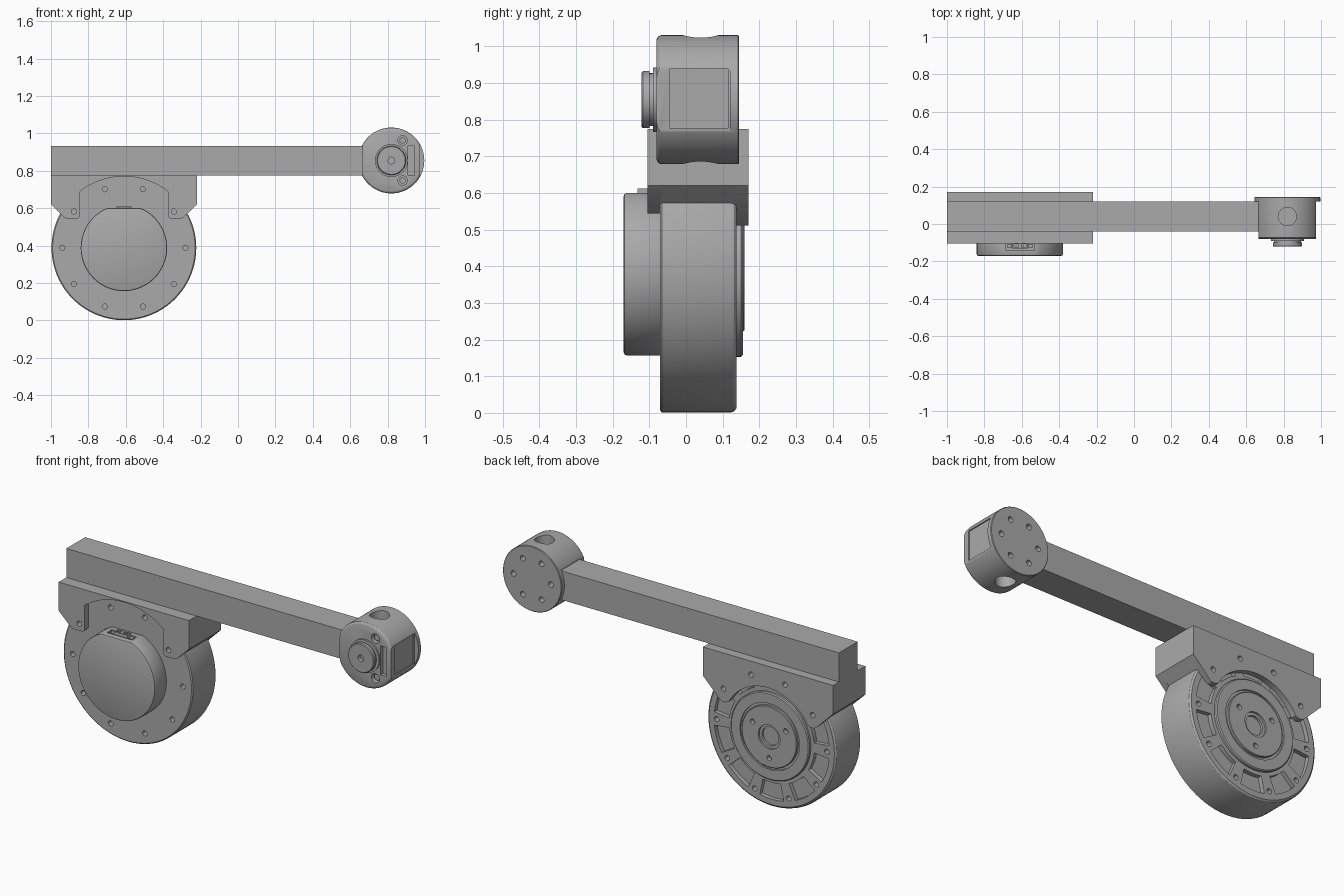
import bpy, bmesh, math
from mathutils import Matrix

cube = bpy.data.objects.get("Cube")
if cube:
    bpy.data.objects.remove(cube)

grey = bpy.data.materials.new("machined_grey")
grey.use_nodes = True
COLOUR = (0.4, 0.4, 0.4, 1)
grey.diffuse_color = COLOUR
for node in grey.node_tree.nodes:
    if node.type == 'BSDF_PRINCIPLED':
        node.inputs["Base Color"].default_value = COLOUR

parts = []
MX, MZ = -0.61, 0.388      # wheel motor axis
HX, HZ = 0.82, 0.855       # pivot head axis


# Outline helpers, all in the x-z plane
def arc(cx, cz, r, a0, a1, n):
    angles = [math.radians(a0 + (a1 - a0) * i / n) for i in range(n + 1)]
    return [(cx + r * math.cos(a), cz + r * math.sin(a)) for a in angles]


def circle(cx, cz, r, n=24):
    return arc(cx, cz, r, 0, 360, n)[:-1]


def rect(x0, x1, z0, z1):
    return [(x0, z0), (x1, z0), (x1, z1), (x0, z1)]


def mirrored(half):
    full = half + [(-x, z) for x, z in reversed(half)]
    return [(MX + x, MZ + z) for x, z in full]


def ring_points(cx, cz, r, count, start):
    return arc(cx, cz, r, start, start + 360, count)[:-1]


# Solid helpers
def prism(bm, outline, y0, y1):
    front = [bm.verts.new((x, y0, z)) for x, z in outline]
    back = [bm.verts.new((x, y1, z)) for x, z in outline]
    bm.faces.new(front)
    bm.faces.new(back)
    n = len(outline)
    for i in range(n):
        j = (i + 1) % n
        bm.faces.new((front[i], front[j], back[j], back[i]))


def lathe(bm, cx, cz, profile, n=96):
    rings = [[bm.verts.new((x, y, z)) for x, z in circle(cx, cz, r, n)] for r, y in profile]
    bm.faces.new(rings[0])
    bm.faces.new(rings[-1])
    for a, b in zip(rings, rings[1:]):
        for i in range(n):
            j = (i + 1) % n
            bm.faces.new((a[i], a[j], b[j], b[i]))


def finish(name, bm):
    bmesh.ops.recalc_face_normals(bm, faces=bm.faces)
    mesh = bpy.data.meshes.new(name)
    bm.to_mesh(mesh)
    bm.free()
    mesh.materials.append(grey)
    obj = bpy.data.objects.new(name, mesh)
    bpy.context.collection.objects.link(obj)
    return obj


def bake(obj):
    bpy.context.view_layer.update()
    evaluated = obj.evaluated_get(bpy.context.evaluated_depsgraph_get())
    mesh = bpy.data.meshes.new_from_object(evaluated)
    obj.modifiers.clear()
    obj.data = mesh


def cut(obj, bm):
    cutter = finish("cutter", bm)
    cutter.hide_render = True
    mod = obj.modifiers.new("cut", 'BOOLEAN')
    mod.operation = 'DIFFERENCE'
    mod.solver = 'EXACT'
    mod.object = cutter
    bake(obj)
    bpy.data.objects.remove(cutter)


def plate(name, outline, y0, y1):
    bm = bmesh.new()
    prism(bm, outline, y0, y1)
    obj = finish(name, bm)
    parts.append(obj)
    return obj


def turned(name, cx, cz, profile):
    bm = bmesh.new()
    lathe(bm, cx, cz, profile)
    obj = finish(name, bm)
    parts.append(obj)
    return obj


def drill(obj, centres, r, y0, y1):
    bm = bmesh.new()
    for x, z in centres:
        prism(bm, circle(x, z, r, 20), y0, y1)
    cut(obj, bm)


# Arm beam
plate("arm_beam", rect(-1, 0.69, 0.775, 0.932), -0.04, 0.12)

# Motor bracket: core, front cheek, back cheek
bolts = ring_points(MX, MZ, 0.33, 10, 0)
shoulder = [(0.39, 0.387), (0.39, 0.232)]
plate("bracket_core", mirrored(shoulder + [(0.335, 0.18)] + arc(0, 0, 0.38, 28, 88, 20)),
      -0.071, 0.139)
front_cheek = plate("bracket_front_cheek", mirrored(
    shoulder + [(0.318, 0.162), (0.305, 0.156), (0.25, 0.156), (0.24, 0.162), (0.235, 0.175)]
    + arc(0, 0, 0.382, 52, 88, 14)), -0.105, -0.07)
back_cheek = plate("bracket_back_cheek", mirrored(
    shoulder + [(0.29, 0.132), (0.275, 0.123), (0.255, 0.123)]
    + arc(0, 0, 0.27, 29, 88, 20)), 0.138, 0.17)
drill(front_cheek, bolts, 0.014, -0.15, 0)
drill(back_cheek, bolts, 0.014, 0.1, 0.2)

# Motor housing with bolt holes and ribbed back pockets
housing = turned("motor_housing", MX, MZ, [
    (0.381, -0.071), (0.387, -0.066), (0.387, 0.122), (0.384, 0.131), (0.375, 0.138)])
drill(housing, bolts, 0.014, -0.1, -0.04)
drill(housing, bolts, 0.014, 0.1, 0.2)
pockets = bmesh.new()
for k in range(10):
    mid = 36 * k + 18
    prism(pockets, arc(MX, MZ, 0.345, mid - 12, mid + 12, 8)
          + arc(MX, MZ, 0.255, mid + 12, mid - 12, 8), 0.115, 0.2)
cut(housing, pockets)

# Motor output disc with stepped rim, bore and three holes
disc = turned("output_disc", MX, MZ, [
    (0.235, 0.12), (0.235, 0.15), (0.23, 0.155), (0.178, 0.155), (0.178, 0.146),
    (0.165, 0.146), (0.165, 0.157), (0.162, 0.16), (0.065, 0.16), (0.065, 0.15),
    (0.05, 0.15), (0.05, 0.125)])
drill(disc, ring_points(MX, MZ, 0.115, 3, 30), 0.014, 0.135, 0.2)

# Front motor cap with a flat top
cap = plate("motor_cap", [(x, min(z, 0.6)) for x, z in circle(MX, MZ, 0.231, 96)], -0.17, -0.06)
bevel = cap.modifiers.new("edge", 'BEVEL')
bevel.width = 0.008
bevel.segments = 2
bevel.limit_method = 'ANGLE'
bevel.angle_limit = math.radians(50)
bake(cap)
recess = bmesh.new()
prism(recess, rect(MX - 0.075, MX + 0.075, 0.585, 0.65), -0.142, -0.1)
cut(cap, recess)

# Cable connector with two sockets
connector = plate("connector", rect(MX - 0.04, MX + 0.04, 0.575, 0.612), -0.132, -0.1)
sockets = bmesh.new()
for side in (-1, 1):
    x = MX + side * 0.02
    prism(sockets, rect(x - 0.012, x + 0.012, 0.6, 0.65), -0.125, -0.108)
    plate("connector_pin", rect(x - 0.003, x + 0.003, 0.59, 0.609), -0.12, -0.114)
    plate("connector_ear", rect(MX + side * 0.055 - 0.012, MX + side * 0.055 + 0.012, 0.575, 0.597),
          -0.128, -0.106)
cut(connector, sockets)

# Pivot head: round body, side flats, cross holes, front slot and screw holes
head = turned("pivot_head", HX, HZ, [
    (0.162, -0.081), (0.17, -0.078), (0.175, -0.072), (0.176, -0.065),
    (0.176, 0.142), (0.173, 0.145)])
cuts = bmesh.new()
prism(cuts, rect(0.55, 0.665, 0.6, 1.1), -0.2, 0.12)
prism(cuts, rect(0.973, 1.1, 0.6, 1.1), -0.2, 0.12)
prism(cuts, rect(0.91, 0.945, 0.775, 0.932), -0.2, -0.06)
for side in (-1, 1):
    prism(cuts, circle(0.88, HZ + side * 0.107, 0.025), -0.2, -0.055)
    bmesh.ops.create_cone(cuts, cap_ends=True, segments=40, radius1=0.049, radius2=0.049, depth=0.2,
                          matrix=Matrix.Translation((HX, 0.04, HZ + side * 0.17)))
cut(head, cuts)
window = bmesh.new()
prism(window, rect(0.967, 1.1, 0.778, 0.938), -0.045, 0.115)
cut(head, window)
drill(head, ring_points(HX, HZ, 0.112, 6, 0), 0.015, 0.11, 0.2)
for side in (-1, 1):
    turned("head_screw", 0.88, HZ + side * 0.107, [(0.016, -0.068), (0.016, -0.05)])

# Front shaft boss with washer and centre hole
turned("shaft_washer", HX, HZ, [(0.088, -0.09), (0.088, -0.07)])
boss = turned("shaft_boss", HX, HZ, [
    (0.074, -0.121), (0.078, -0.117), (0.078, -0.1), (0.072, -0.1), (0.072, -0.085)])
drill(boss, [(HX, HZ)], 0.018, -0.2, -0.1)

# Smooth curved faces, keep hard edges
for obj in bpy.context.selected_objects:
    obj.select_set(False)
for obj in parts:
    obj.select_set(True)
bpy.context.view_layer.objects.active = parts[0]
bpy.ops.object.shade_smooth_by_angle(angle=math.radians(30))
